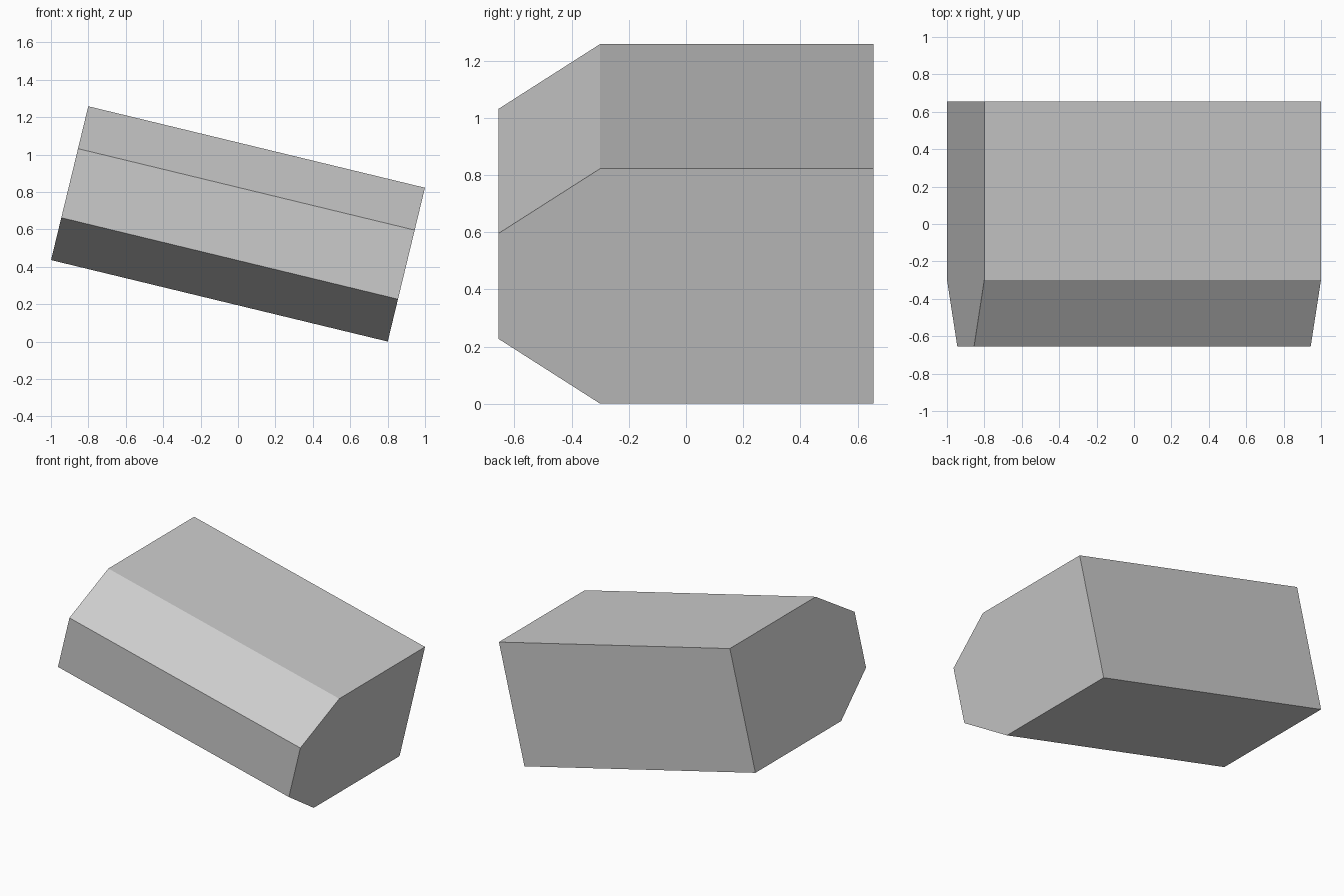
import bpy
import bmesh
import math
from mathutils import Matrix, Vector

cube = bpy.data.objects.get("Cube")
if cube:
    bpy.data.objects.remove(cube, do_unlink=True)

# Material
grey = bpy.data.materials.new("light grey")
grey.use_nodes = True
colour = (0.6, 0.6, 0.6, 1)
grey.diffuse_color = colour
grey.node_tree.nodes["Principled BSDF"].inputs["Base Color"].default_value = colour

# Side profile (y, z): a block with its two front edges bevelled
half_length, half_height, half_depth = 0.926, 0.423, 0.655
bevel_start, nose = -0.3, 0.19
upper = [(half_depth, half_height), (bevel_start, half_height), (-half_depth, nose)]
profile = upper + [(y, -z) for y, z in reversed(upper)]

# Extrude the profile along x, then tilt and lift it
bm = bmesh.new()
face = bm.faces.new([bm.verts.new((-half_length, y, z)) for y, z in profile])
result = bmesh.ops.extrude_face_region(bm, geom=[face], use_keep_orig=True)
moved = [g for g in result["geom"] if isinstance(g, bmesh.types.BMVert)]
bmesh.ops.translate(bm, verts=moved, vec=Vector((2 * half_length, 0, 0)))
bmesh.ops.recalc_face_normals(bm, faces=bm.faces)
tilt = Matrix.Rotation(math.radians(13.6), 4, "Y")
bm.transform(Matrix.Translation((0, 0, 0.629)) @ tilt)

# Tilted block
mesh = bpy.data.meshes.new("tilted_block")
bm.to_mesh(mesh)
bm.free()
mesh.materials.append(grey)
block = bpy.data.objects.new("tilted_block", mesh)
bpy.context.collection.objects.link(block)
